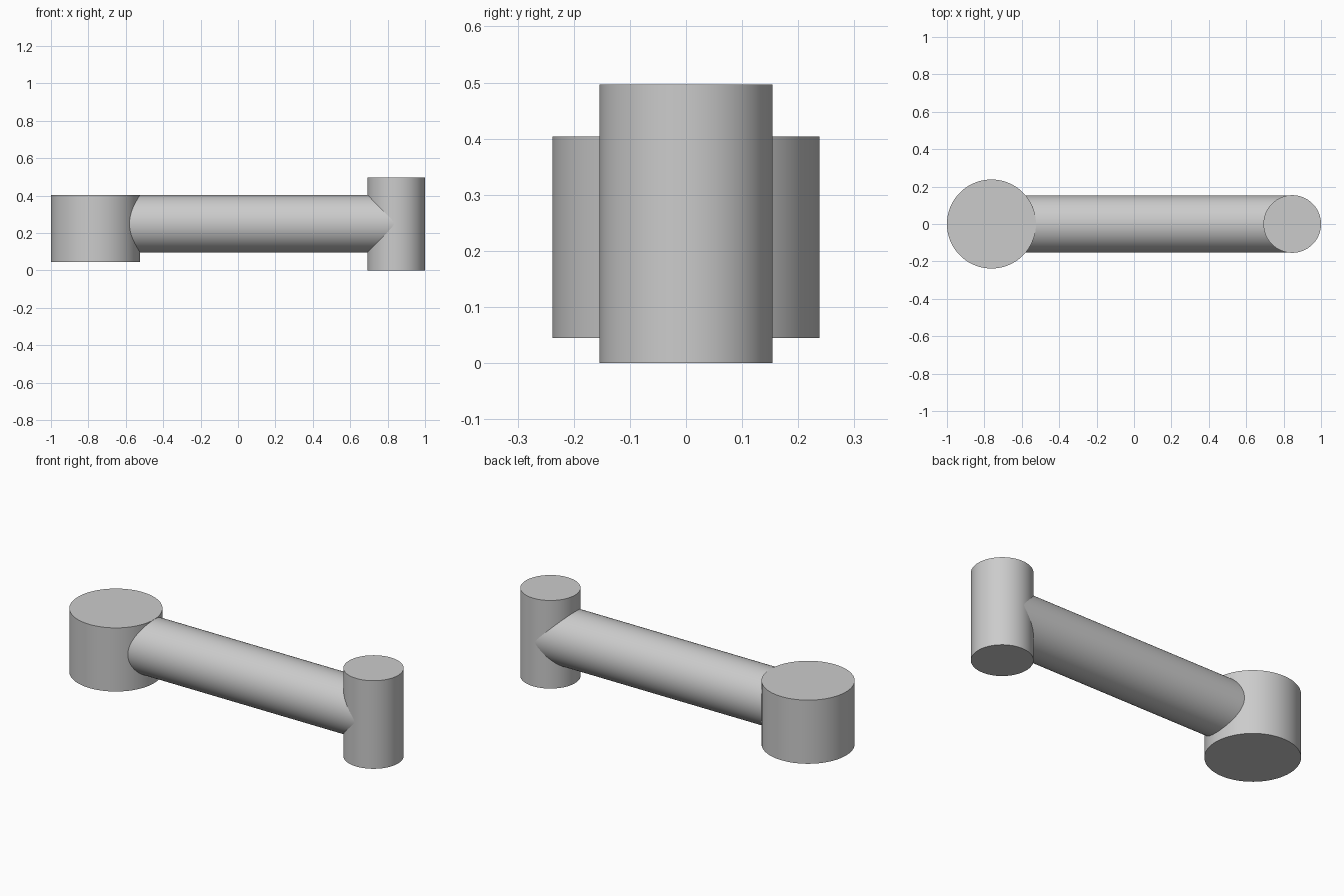
import bpy
from math import pi, radians

cube = bpy.data.objects.get("Cube")
if cube:
    bpy.data.objects.remove(cube, do_unlink=True)

# Single plain grey finish
grey = bpy.data.materials.new("light grey")
grey.use_nodes = True
grey.diffuse_color = (0.6, 0.6, 0.6, 1)
grey.node_tree.nodes["Principled BSDF"].inputs["Base Color"].default_value = (0.6, 0.6, 0.6, 1)


def cylinder(name, radius, length, location, tilt=0):
    """Smooth capped cylinder, upright unless tilted about y."""
    bpy.ops.mesh.primitive_cylinder_add(
        vertices=96, radius=radius, depth=length, location=location, rotation=(0, tilt, 0))
    part = bpy.context.object
    part.name = part.data.name = name
    part.data.materials.append(grey)
    bpy.ops.object.shade_smooth_by_angle(angle=radians(30))
    return part


BIG_X, SMALL_X = -0.762, 0.846
BAR_Z = 0.25

# Wide boss at one end, tall narrow boss at the other
cylinder("wide_boss", 0.238, 0.359, (BIG_X, 0, 0.2245))
cylinder("narrow_boss", 0.154, 0.497, (SMALL_X, 0, 0.2485))

# Round bar joining the boss centres
cylinder("connecting_bar", 0.1535, SMALL_X - BIG_X,
         ((SMALL_X + BIG_X) / 2, 0, BAR_Z), pi / 2)
